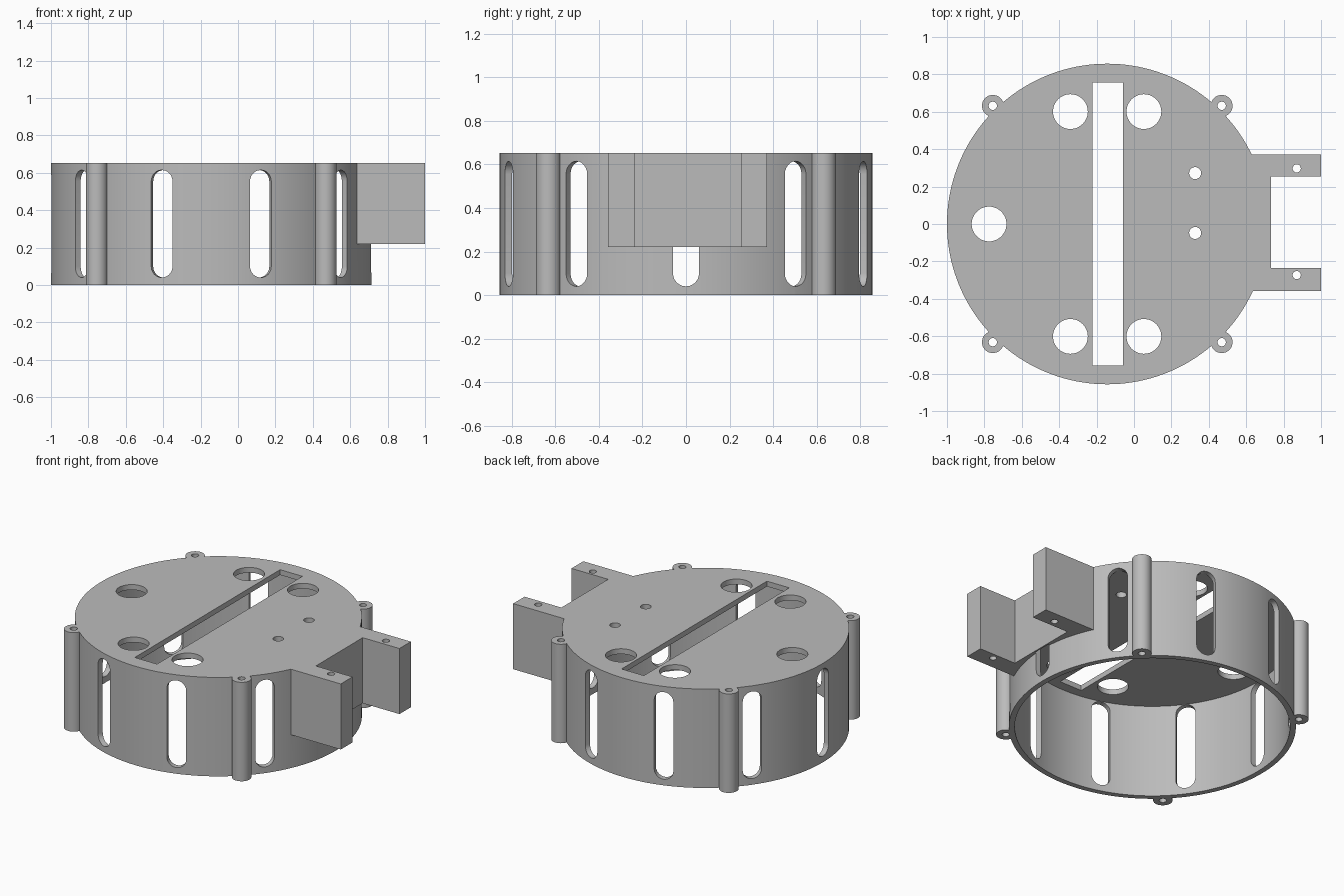
import bpy, bmesh, math
from mathutils import Matrix, Vector

old = bpy.data.objects.get("Cube")
if old:
    bpy.data.objects.remove(old, do_unlink=True)

HEIGHT, RADIUS, WALL = 0.652, 0.857, 0.035
CX = -0.143                      # drum axis

grey = bpy.data.materials.new("plain grey")
grey.use_nodes = True
grey.diffuse_color = (0.5, 0.5, 0.5, 1)
grey.node_tree.nodes["Principled BSDF"].inputs["Base Color"].default_value = (0.5, 0.5, 0.5, 1)


def add_cylinder(bm, x, y, r, z0, z1, sides=32):
    bmesh.ops.create_cone(bm, cap_ends=True, segments=sides, radius1=r, radius2=r,
                          depth=z1 - z0, matrix=Matrix.Translation((x, y, (z0 + z1) / 2)))


def add_prism(bm, points, vector):
    """Extrude a closed outline along a vector."""
    face = bm.faces.new([bm.verts.new(p) for p in points])
    moved = bmesh.ops.extrude_face_region(bm, geom=[face], use_keep_orig=True)["geom"]
    bmesh.ops.translate(bm, vec=vector, verts=[g for g in moved if isinstance(g, bmesh.types.BMVert)])


def make(name, bm):
    bmesh.ops.recalc_face_normals(bm, faces=bm.faces)
    mesh = bpy.data.meshes.new(name)
    bm.to_mesh(mesh)
    bm.free()
    mesh.materials.append(grey)
    obj = bpy.data.objects.new(name, mesh)
    bpy.context.collection.objects.link(obj)
    return obj


def combine(target, tool, operation):
    """Apply a boolean and discard the tool object."""
    mod = target.modifiers.new(operation.title(), "BOOLEAN")
    mod.operation, mod.solver, mod.object = operation, "EXACT", tool
    bpy.context.view_layer.update()
    result = bpy.data.meshes.new_from_object(
        target.evaluated_get(bpy.context.evaluated_depsgraph_get()))
    target.modifiers.clear()
    target.data = result
    bpy.data.objects.remove(tool, do_unlink=True)


# Drum body
bm = bmesh.new()
add_cylinder(bm, CX, 0, RADIUS, 0, HEIGHT, 160)
housing = make("housing", bm)

# Screw posts around the rim
post_spots = [(CX + sx * 0.612, sy * 0.632) for sx in (-1, 1) for sy in (-1, 1)]
bm = bmesh.new()
for x, y in post_spots:
    add_cylinder(bm, x, y, 0.058, 0, HEIGHT)
combine(housing, make("screw_posts", bm), "UNION")

# Two-armed bracket on the +x side
y0, y1, y2, y3 = -0.358, -0.235, 0.253, 0.372
outline = [(0.5, y0), (1, y0), (1, y1), (0.732, y1), (0.732, y2), (1, y2), (1, y3), (0.5, y3)]
bm = bmesh.new()
add_prism(bm, [(x, y, 0.22) for x, y in outline], (0, 0, HEIGHT - 0.22))
combine(housing, make("bracket", bm), "UNION")

# Hollow interior, open underneath
bm = bmesh.new()
add_cylinder(bm, CX, 0, RADIUS - WALL, -0.2, HEIGHT - WALL, 160)
combine(housing, make("interior_cutter", bm), "DIFFERENCE")

# Ten rounded side slots
bm = bmesh.new()
half, low, high = 0.06, 0.04, 0.615
arc = [math.pi * i / 12 for i in range(13)]
slot = [(half * math.cos(a), high - half + half * math.sin(a)) for a in arc]
slot += [(-half * math.cos(a), low + half - half * math.sin(a)) for a in arc]
for i in range(10):
    turn = Matrix.Rotation(math.tau * i / 10, 3, "Z")
    add_prism(bm, [turn @ Vector((0.75, w, z)) + Vector((CX, 0, 0)) for w, z in slot],
              turn @ Vector((0.115, 0, 0)))
combine(housing, make("slot_cutter", bm), "DIFFERENCE")

# Round holes and the long opening in the top plate, and the screw holes
bm = bmesh.new()
top, over = HEIGHT - 2 * WALL, HEIGHT + 0.1
for x, y in [(-0.34, 0.601), (-0.34, -0.601), (0.053, 0.601), (0.053, -0.601), (-0.775, 0)]:
    add_cylinder(bm, x, y, 0.093, top, over, 48)
for y in (0.272, -0.048):
    add_cylinder(bm, 0.327, y, 0.032, top, over)
for x, y in post_spots + [(0.87, 0.297), (0.87, -0.273)]:
    add_cylinder(bm, x, y, 0.022, -0.1, over, 24)
add_prism(bm, [(x, y, top) for x, y in
               [(-0.223, -0.757), (-0.06, -0.757), (-0.06, 0.757), (-0.223, 0.757)]],
          (0, 0, over - top))
combine(housing, make("hole_cutter", bm), "DIFFERENCE")

# Smooth walls with sharp rims
bpy.ops.object.select_all(action="DESELECT")
housing.select_set(True)
bpy.context.view_layer.objects.active = housing
bpy.ops.object.shade_smooth_by_angle(angle=math.radians(30))
